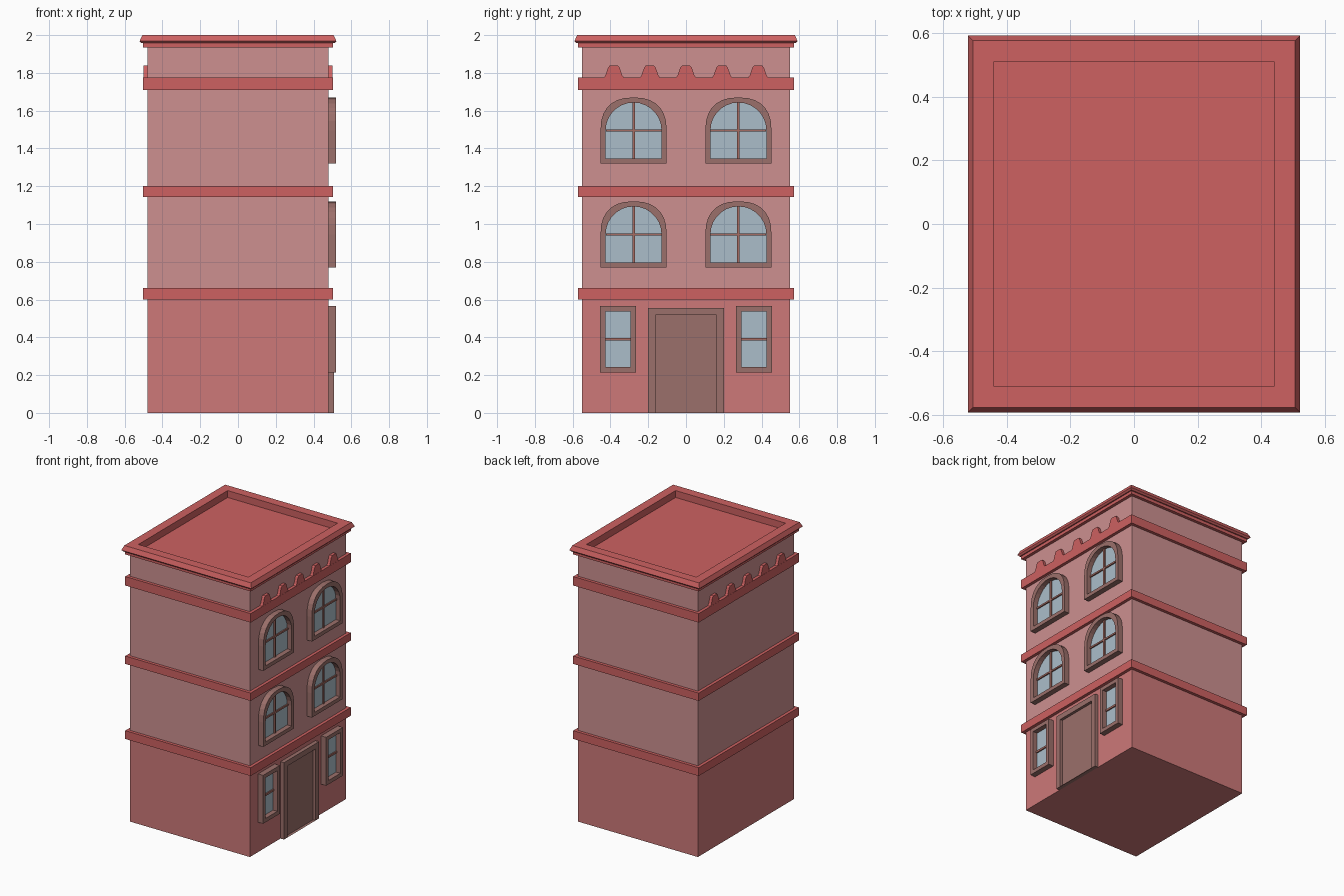
import bpy, bmesh, math

if "Cube" in bpy.data.objects:
    bpy.data.objects.remove(bpy.data.objects["Cube"])

HX, HY = 0.48, 0.55          # half size of the walls


def mat(name, r, g, b):
    m = bpy.data.materials.new(name)
    m.diffuse_color = (r, g, b, 1)
    m.use_nodes = True
    m.node_tree.nodes["Principled BSDF"].inputs["Base Color"].default_value = m.diffuse_color
    return m


RED = mat("trim red", 0.61, 0.12, 0.12)
GROUND = mat("ground floor pink", 0.61, 0.19, 0.19)
UPPER = mat("upper wall pink", 0.61, 0.28, 0.28)
BROWN = mat("frame brown", 0.33, 0.16, 0.145)
BAR = mat("window bar brown", 0.38, 0.15, 0.125)
GLASS = mat("glass blue", 0.41, 0.515, 0.59)


def finish(name, bm, material):
    bmesh.ops.recalc_face_normals(bm, faces=bm.faces)
    me = bpy.data.meshes.new(name)
    bm.to_mesh(me)
    bm.free()
    me.materials.append(material)
    ob = bpy.data.objects.new(name, me)
    bpy.context.collection.objects.link(ob)
    return ob


def loft(name, loops, material, cap_start=True, cap_end=True, closed=False):
    """Skin a row of point loops that all have the same number of points."""
    bm = bmesh.new()
    rows = [[bm.verts.new(p) for p in loop] for loop in loops]
    pairs = list(zip(rows, rows[1:]))
    if closed:
        pairs.append((rows[-1], rows[0]))
    for a, b in pairs:
        for i in range(len(a)):
            j = (i + 1) % len(a)
            bm.faces.new((a[i], a[j], b[j], b[i]))
    if cap_start and not closed:
        bm.faces.new(rows[0])
    if cap_end and not closed:
        bm.faces.new(rows[-1])
    return finish(name, bm, material)


def rect(o, z):
    x, y = HX + o, HY + o
    return [(-x, -y, z), (x, -y, z), (x, y, z), (-x, y, z)]


def at(x, pts):
    return [(x, y, z) for y, z in pts]


def plate(name, pts, x0, x1, material):
    return loft(name, [at(x0, pts), at(x1, pts)], material)


def box_pts(y0, y1, z0, z1):
    return [(y0, z0), (y1, z0), (y1, z1), (y0, z1)]


def arch_pts(yc, z0, spring, r, power, n=14):
    """Flat sill with a rounded top; a higher power makes squarer shoulders."""
    pts = [(yc - r, z0), (yc + r, z0)]
    for i in range(n + 1):
        a = math.pi * i / n
        c, s = math.cos(a), max(math.sin(a), 0)
        pts.append((yc + r * math.copysign(abs(c) ** (2 / power), c),
                    spring + r * s ** (2 / power)))
    return pts


def frame(name, outer, inner, x1):
    loft(name, [at(HX - 0.01, outer), at(x1, outer), at(x1, inner), at(HX - 0.01, inner)],
         BROWN, closed=True)


# Walls
loft("ground_floor_wall", [rect(0, 0), rect(0, 0.63)], GROUND)
loft("upper_wall", [rect(0, 0.63), rect(0, 1.945)], UPPER)

# Bands round the building
for i, (z0, z1) in enumerate([(0.60, 0.66), (1.143, 1.20), (1.71, 1.775)]):
    loft(f"band_{i + 1}", [rect(0.022, z0), rect(0.022, z1)], RED)

# Cornice with sunken flat roof
profile = [(-0.02, 1.935), (0.022, 1.935), (0.022, 1.957), (0.03, 1.957),
           (0.041, 1.968), (0.026, 2.0), (-0.04, 2.0), (-0.04, 1.95)]
loft("cornice_and_roof", [rect(o, z) for o, z in profile], RED)

# Teeth above the top band, on both x sides
half = [(0.054, 0), (0.045, 0.012), (0.03, 0.055), (0.022, 0.064)]
for side in (-1, 1):
    for k in range(-2, 3):
        pts = [(0.191 * k + y, 1.774 + z) for y, z in half]
        pts += [(0.191 * k - y, 1.774 + z) for y, z in reversed(half)]
        plate(f"tooth_{side}_{k}", pts, side * (HX - 0.01), side * (HX + 0.021), RED)

for side in (-1, 1):
    # Arched windows on the two upper floors
    yc = 0.2775 * side
    for floor, z0 in (("middle", 0.77), ("top", 1.32)):
        tag = f"{floor}_window_{side}"
        spring = z0 + 0.175
        inner = arch_pts(yc, z0 + 0.027, spring, 0.148, 2)
        frame(tag + "_frame", arch_pts(yc, z0, spring, 0.175, 2.4), inner, HX + 0.04)
        plate(tag + "_glass", inner, HX - 0.004, HX + 0.005, GLASS)
        plate(tag + "_upright_bar", box_pts(yc - 0.007, yc + 0.007, z0 + 0.027, z0 + 0.322),
              HX, HX + 0.015, BAR)
        plate(tag + "_cross_bar", box_pts(yc - 0.147, yc + 0.147, spring - 0.006, spring + 0.006),
              HX, HX + 0.014, BAR)
    # Narrow ground floor windows
    yc = 0.36 * side
    tag = f"ground_window_{side}"
    inner = box_pts(yc - 0.067, yc + 0.067, 0.243, 0.537)
    frame(tag + "_frame", box_pts(yc - 0.095, yc + 0.095, 0.215, 0.565), inner, HX + 0.04)
    plate(tag + "_glass", inner, HX - 0.004, HX + 0.005, GLASS)
    plate(tag + "_cross_bar", box_pts(yc - 0.067, yc + 0.067, 0.383, 0.397),
          HX, HX + 0.014, BAR)

# Door and its surround
frame("door_frame", [(-0.2, 0), (-0.2, 0.556), (0.2, 0.556), (0.2, 0)],
      [(-0.162, 0), (-0.162, 0.517), (0.162, 0.517), (0.162, 0)], HX + 0.028)
plate("door", box_pts(-0.162, 0.162, 0, 0.517), HX - 0.01, HX + 0.008, BROWN)
